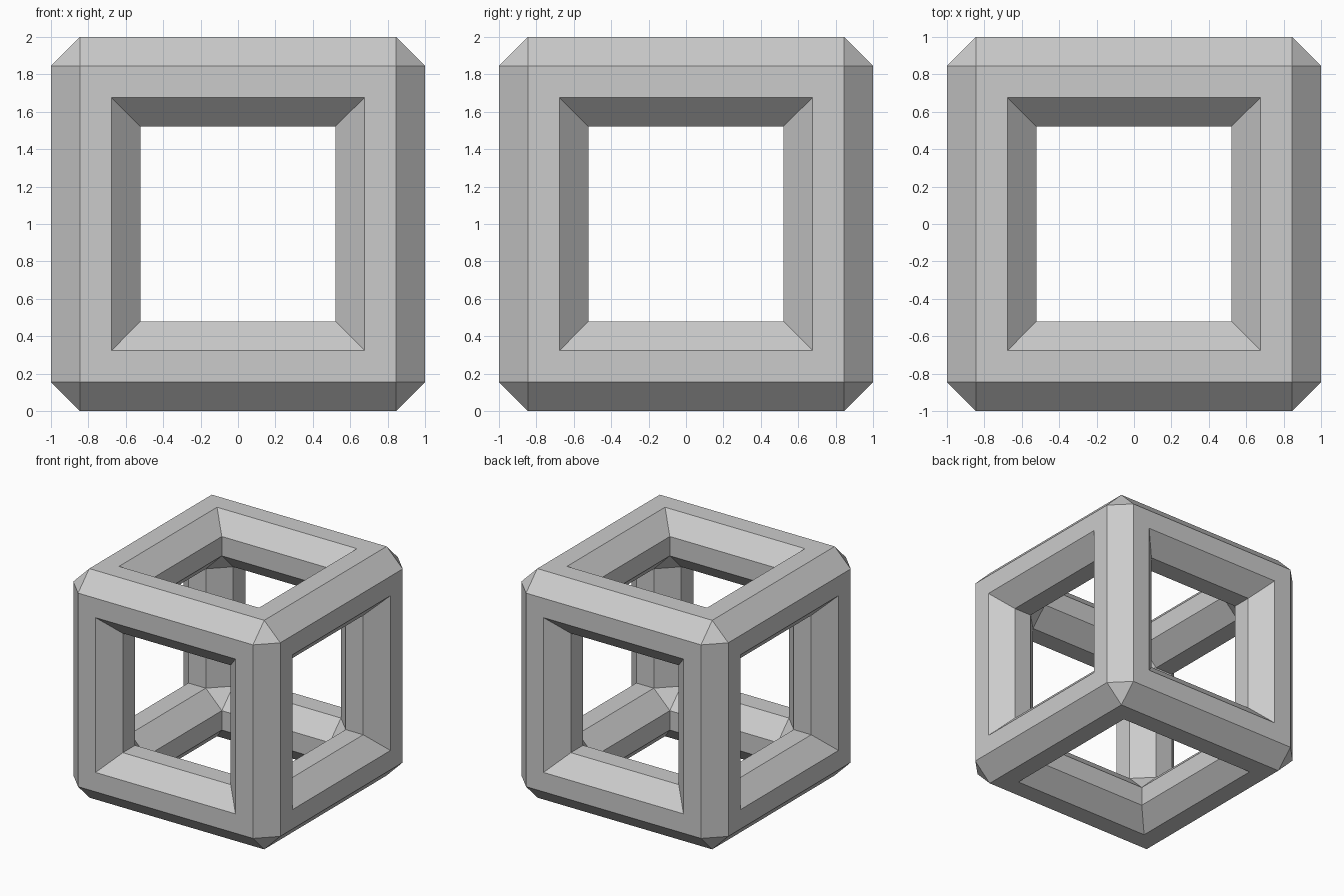
import bpy, bmesh
from mathutils import Vector

if "Cube" in bpy.data.objects:
    bpy.data.objects.remove(bpy.data.objects["Cube"])

# Octagonal cross-section levels of each bar, measured from the cube centre
A, B, C, D = 1.0, 0.845, 0.676, 0.521
PROFILE = [(A, B), (A, C), (B, D), (C, D), (D, C), (D, B), (C, A), (B, A)]

bm = bmesh.new()


def add_bar(axis, su, sv):
    """One octagonal bar along an axis, mitred at both ends."""
    rings = []
    for end in (-1, 1):
        ring = []
        for u, v in PROFILE:
            p = Vector()
            p[axis] = end * min(u, v)
            p[(axis + 1) % 3] = su * u
            p[(axis + 2) % 3] = sv * v
            ring.append(bm.verts.new(p + Vector((0, 0, 1))))
        rings.append(ring)
    for i in range(8):
        j = (i + 1) % 8
        bm.faces.new((rings[0][i], rings[0][j], rings[1][j], rings[1][i]))


# Twelve bars of the cube
for axis in range(3):
    for su in (-1, 1):
        for sv in (-1, 1):
            add_bar(axis, su, sv)

# Join the mitres, then close the small inner and outer corner triangles
bmesh.ops.remove_doubles(bm, verts=bm.verts, dist=0.001)
bmesh.ops.holes_fill(bm, edges=[e for e in bm.edges if e.is_boundary], sides=3)
bmesh.ops.recalc_face_normals(bm, faces=bm.faces)

mesh = bpy.data.meshes.new("cube_frame")
bm.to_mesh(mesh)
bm.free()
bpy.context.collection.objects.link(bpy.data.objects.new("cube_frame", mesh))
